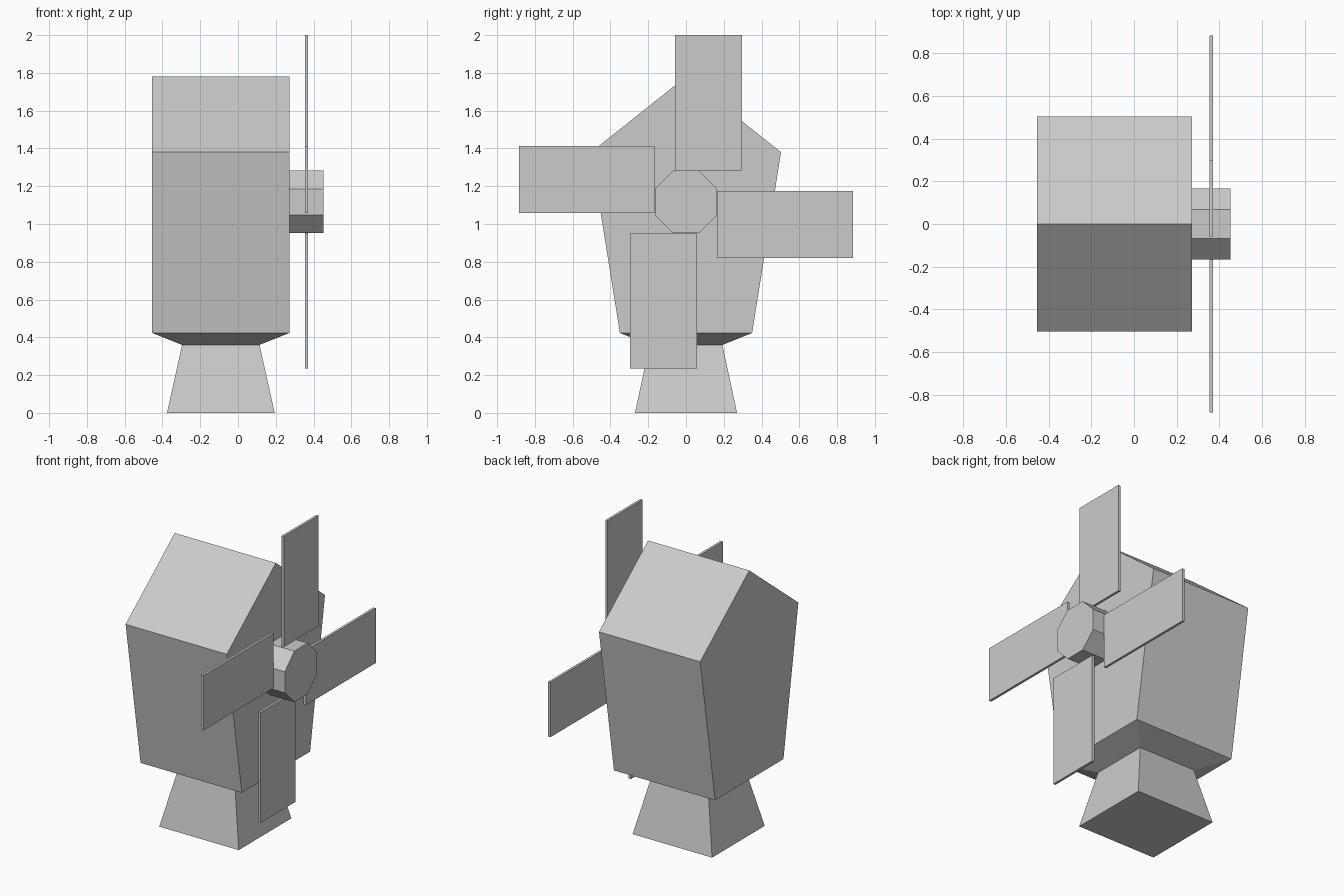
import bpy, bmesh, math
from mathutils import Matrix, Vector

if "Cube" in bpy.data.objects:
    bpy.data.objects.remove(bpy.data.objects["Cube"])


def make_object(name, bm):
    bmesh.ops.recalc_face_normals(bm, faces=bm.faces)
    mesh = bpy.data.meshes.new(name)
    bm.to_mesh(mesh)
    bm.free()
    obj = bpy.data.objects.new(name, mesh)
    bpy.context.collection.objects.link(obj)
    return obj


# Mill tower: stacked rectangular rings closed by a gable roof
CX = -0.091
rings = [  # z, half width x, half depth y
    (0.0, 0.285, 0.27),
    (0.36, 0.205, 0.193),
    (0.423, 0.363, 0.35),
    (1.38, 0.363, 0.503),
]
bm = bmesh.new()
loops = [[bm.verts.new((CX + sx * hx, sy * hy, z))
          for sx, sy in ((-1, -1), (1, -1), (1, 1), (-1, 1))]
         for z, hx, hy in rings]
bm.faces.new(loops[0])
for lo, hi in zip(loops, loops[1:]):
    for i in range(4):
        j = (i + 1) % 4
        bm.faces.new((lo[i], lo[j], hi[j], hi[i]))
a, b, c, d = loops[-1]
left, right = (bm.verts.new((CX + s * 0.363, 0, 1.78)) for s in (-1, 1))
for face in ((a, b, right, left), (c, d, left, right), (b, c, right), (d, a, left)):
    bm.faces.new(face)
make_object("mill_tower", bm)

# Octagonal hub on the gable side
HUB_Z = 1.117
bm = bmesh.new()
bmesh.ops.create_cone(bm, cap_ends=True, segments=8, radius1=0.179, radius2=0.179,
                      depth=0.18, matrix=Matrix.Translation((0.362, 0, HUB_Z))
                      @ Matrix.Rotation(math.pi / 2, 4, 'Y')
                      @ Matrix.Rotation(math.pi / 8, 4, 'Z'))
# make sure the flats face up and sideways
flat = max(v.co.z for v in bm.verts) - HUB_Z
if flat > 0.17:
    bmesh.ops.rotate(bm, verts=bm.verts, cent=Vector((0.362, 0, HUB_Z)),
                     matrix=Matrix.Rotation(math.pi / 8, 3, 'X'))
make_object("hub", bm)

# Four offset sails around the hub
for i in range(4):
    bm = bmesh.new()
    bmesh.ops.create_cube(bm, size=1, matrix=Matrix.Translation((0.362, 0, HUB_Z))
                          @ Matrix.Rotation(i * math.pi / 2, 4, 'X')
                          @ Matrix.Translation((0, 0.119, 0.525))
                          @ Matrix.Diagonal((0.016, 0.356, 0.716, 1)))
    make_object(f"sail_{i + 1}", bm)
